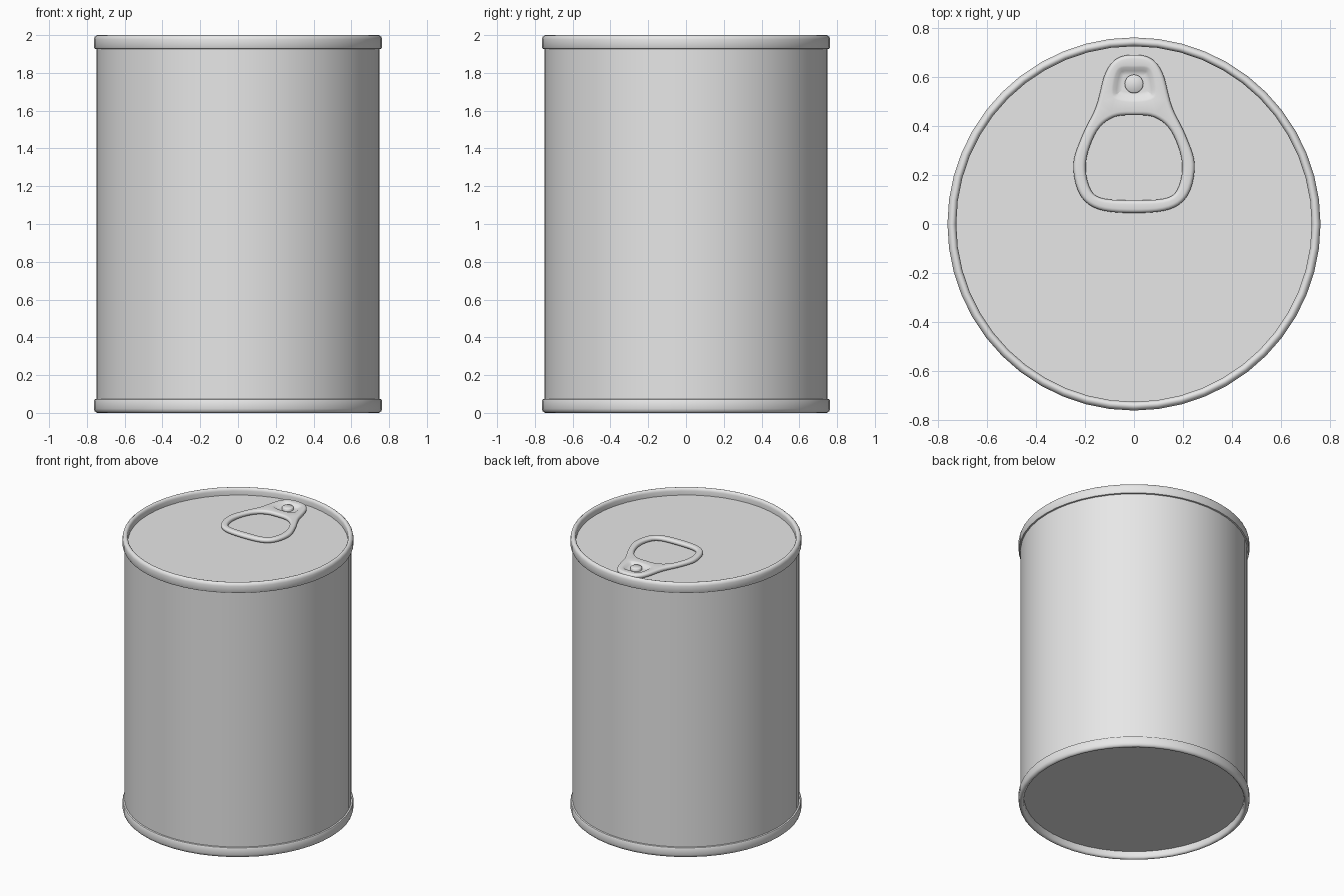
import bpy, bmesh, math
from mathutils import Vector

if "Cube" in bpy.data.objects:
    bpy.data.objects.remove(bpy.data.objects["Cube"])

SEG = 48
metal = bpy.data.materials.new("tin grey")
metal.diffuse_color = (0.8, 0.8, 0.8, 1)
metal.use_nodes = True
metal.node_tree.nodes["Principled BSDF"].inputs["Base Color"].default_value = metal.diffuse_color


def finish(name, bm, angle=35):
    mesh = bpy.data.meshes.new(name)
    bm.to_mesh(mesh)
    bm.free()
    mesh.materials.append(metal)
    ob = bpy.data.objects.new(name, mesh)
    bpy.context.collection.objects.link(ob)
    bpy.ops.object.select_all(action='DESELECT')
    ob.select_set(True)
    bpy.context.view_layer.objects.active = ob
    bpy.ops.object.shade_smooth_by_angle(angle=math.radians(angle))
    return ob


def add_loop(bm, pts, z):
    return [bm.verts.new((p[0], p[1], z)) for p in pts]


def bridge(bm, a, b):
    n = len(a)
    for j in range(n):
        k = (j + 1) % n
        bm.faces.new((a[j], a[k], b[k], b[j]))


def circle(r, n=SEG, cy=0.0):
    return [(r * math.cos(2 * math.pi * j / n), cy + r * math.sin(2 * math.pi * j / n))
            for j in range(n)]


def lathe(name, profile):
    bm = bmesh.new()
    loops = [add_loop(bm, circle(r), z) for r, z in profile]
    for a, b in zip(loops, loops[1:]):
        bridge(bm, a, b)
    return finish(name, bm, 50)


def disc(name, r, z, up):
    bm = bmesh.new()
    loop = add_loop(bm, circle(r), z)
    bm.faces.new(loop if up else loop[::-1])
    return finish(name, bm)


# Can wall, rolled rims and recessed ends
lathe("can_wall", [(0.749, 0.074), (0.749, 1.926)])
rim = [(0.749, 1.926), (0.759, 1.928), (0.763, 1.936), (0.763, 1.978), (0.759, 1.991),
       (0.751, 1.998), (0.744, 2.0), (0.736, 1.998), (0.730, 1.991), (0.727, 1.98), (0.727, 1.95)]
lathe("top_rim", rim)
lathe("bottom_rim", [(r, 2 - z) for r, z in reversed(rim)])
disc("lid", 0.727, 1.95, True)
disc("base", 0.727, 0.05, False)


# Pull tab outlines
def outline(half, steps=5):
    """Mirror a right-hand outline in x and smooth it into a closed loop."""
    pts = half + [(-x, y) for x, y in reversed(half[1:-1])]
    pts = [Vector(p) for p in pts]
    n, out = len(pts), []
    for i in range(n):
        a, b, c, d = (pts[(i + k) % n] for k in (-1, 0, 1, 2))
        for s in range(steps):
            t = s / steps
            out.append(0.5 * (2 * b + (c - a) * t + (2 * a - 5 * b + 4 * c - d) * t * t
                              + (3 * b - a - 3 * c + d) * t ** 3))
    return out[::-1]          # counter-clockwise


def inset(pts, d):
    """Move a counter-clockwise loop inwards by d (outwards if negative)."""
    out = []
    for i, p in enumerate(pts):
        t = (pts[(i + 1) % len(pts)] - pts[i - 1]).normalized()
        out.append(p + Vector((-t.y, t.x)) * d)
    return out


outer = outline([(0, .692), (.07, .677), (.118, .615), (.155, .48), (.21, .365),
                 (.248, .245), (.222, .122), (.145, .06), (0, .045)])
hole = outline([(0, .445), (.085, .436), (.152, .38), (.195, .265), (.187, .165),
                (.14, .108), (0, .097)])
dish = outline([(0, .648), (.065, .64), (.09, .575), (.083, .515), (0, .498)])

Z0, Z1, R = 1.953, 1.985, 0.016
MID = (Z0 + Z1) / 2
bm = bmesh.new()


def rounded_edge(pts, sign):
    """Half-round edge running from the underside to the top of the tab."""
    loops = []
    for k in range(9):
        a = math.pi * (k / 8 - 0.5)
        loops.append(add_loop(bm, inset(pts, sign * R * (1 - math.cos(a))),
                              MID + (Z1 - Z0) / 2 * math.sin(a)))
    for a, b in zip(loops, loops[1:]):
        bridge(bm, a, b)
    return loops[0], loops[-1]


def cap(loops):
    edges = [bm.edges.get((l[i - 1], l[i])) for l in loops for i in range(len(l))]
    bmesh.ops.triangle_fill(bm, use_beauty=True, use_dissolve=False, edges=edges)


out_low, out_top = rounded_edge(outer, 1)
hole_low, hole_top = rounded_edge(hole, -1)

# Pressed dish around the rivet
levels = [(0, Z1), (.008, Z1 - .002), (.022, Z1 - .012), (.032, Z1 - .017), (.04, Z1 - .018)]
dish_loops = [add_loop(bm, inset(dish, d), z) for d, z in levels]
for a, b in zip(dish_loops, dish_loops[1:]):
    bridge(bm, a, b)
bm.faces.new(dish_loops[-1])
cap([out_top, hole_top, dish_loops[0]])
cap([out_low, hole_low])
bmesh.ops.recalc_face_normals(bm, faces=bm.faces)
finish("pull_tab", bm, 40)

# Rivet holding the tab
bm = bmesh.new()
rings = [add_loop(bm, circle(r, 24, 0.573), z)
         for r, z in [(.038, 1.95), (.038, 1.982), (.034, 1.986)]]
for a, b in zip(rings, rings[1:]):
    bridge(bm, a, b)
bm.faces.new(rings[-1])
finish("rivet", bm, 50)
